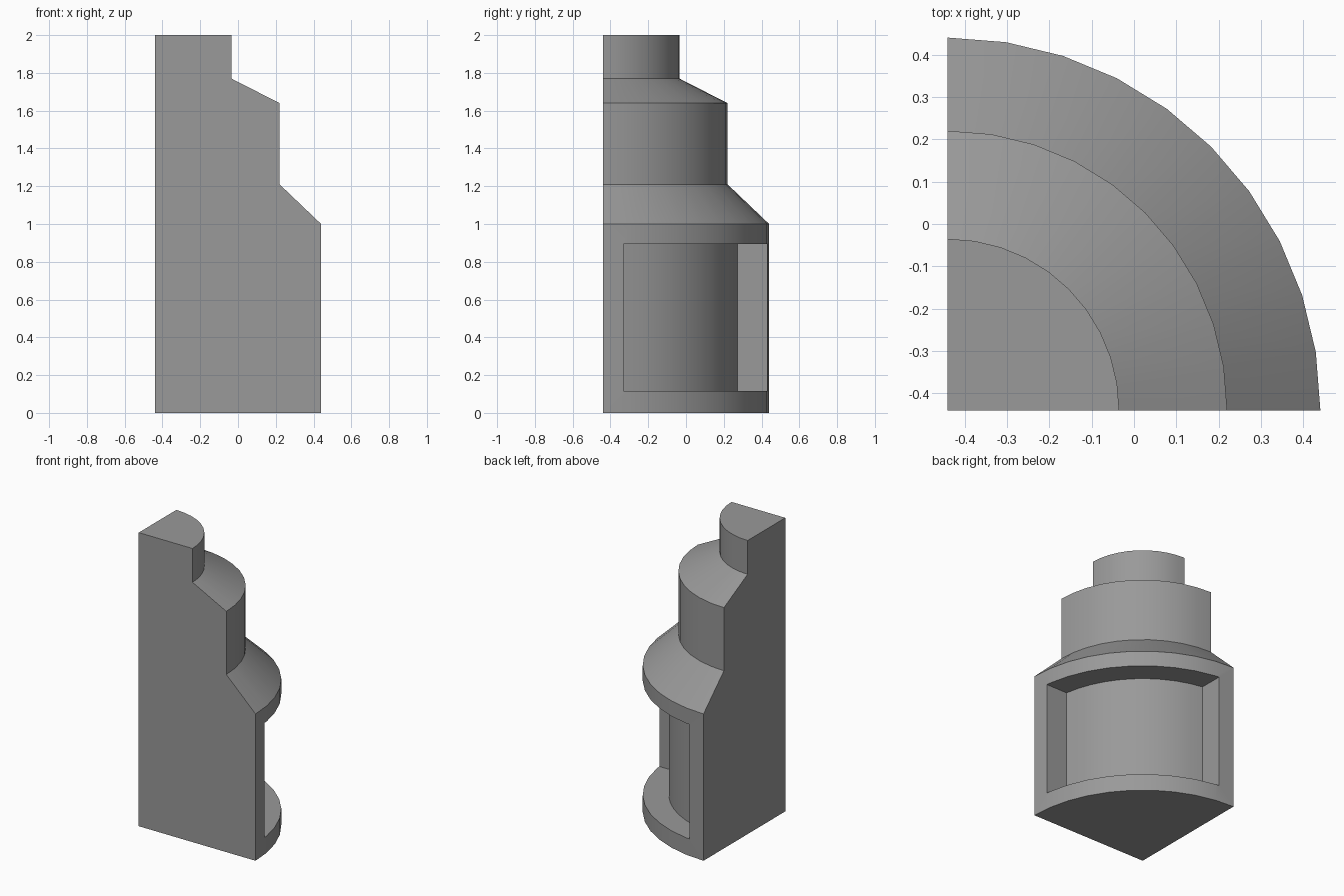
import bpy
import bmesh
from math import asin, cos, sin, pi, radians

default = bpy.data.objects.get("Cube")
if default:
    bpy.data.objects.remove(default, do_unlink=True)

CORNER = -0.44      # the wedge's axis stands at this x and y
STEPS = 10          # segments in the quarter turn
PROFILE = [(0.88, 0), (0.88, 1.0), (0.66, 1.21), (0.66, 1.64), (0.405, 1.77), (0.405, 2.0)]
WALL = 0.11         # thickness left beside the recess
RECESS_RADIUS = 0.72
RECESS_Z = (0.115, 0.895)

grey = bpy.data.materials.new("grey")
grey.use_nodes = True
colour = (0.32, 0.32, 0.32, 1)
grey.diffuse_color = colour
grey.node_tree.nodes["Principled BSDF"].inputs["Base Color"].default_value = colour


def make_object(name, bm):
    bmesh.ops.recalc_face_normals(bm, faces=bm.faces[:])
    mesh = bpy.data.meshes.new(name)
    bm.to_mesh(mesh)
    bm.free()
    mesh.materials.append(grey)
    obj = bpy.data.objects.new(name, mesh)
    bpy.context.collection.objects.link(obj)
    return obj


def point(bm, x, y, z):
    return bm.verts.new((CORNER + x, CORNER + y, z))


# Stepped body: the profile turned through a quarter circle
bm = bmesh.new()
base = point(bm, 0, 0, PROFILE[0][1])
tip = point(bm, 0, 0, PROFILE[-1][1])
columns = []
for i in range(STEPS + 1):
    a = pi / 2 * i / STEPS
    columns.append([point(bm, r * cos(a), r * sin(a), z) for r, z in PROFILE])
for left, right in zip(columns, columns[1:]):
    for j in range(len(PROFILE) - 1):
        bm.faces.new((left[j], right[j], right[j + 1], left[j + 1]))
for side in (columns[0], columns[-1]):
    bm.faces.new([base] + side + [tip])
bm.faces.new([base] + [c[0] for c in columns])
bm.faces.new([tip] + [c[-1] for c in columns])
body = make_object("stepped_quarter_body", bm)

# Recess cutter: curved inner face, straight side walls
bm = bmesh.new()
start = asin(WALL / RECESS_RADIUS)
outline = []
for i in range(STEPS + 1):
    a = start + (pi / 2 - 2 * start) * i / STEPS
    outline.append((RECESS_RADIUS * cos(a), RECESS_RADIUS * sin(a)))
outline += [(WALL, 1), (1, 1), (1, WALL)]
low, high = [[point(bm, x, y, z) for x, y in outline] for z in RECESS_Z]
bm.faces.new(low)
bm.faces.new(high)
for i in range(len(outline)):
    k = (i + 1) % len(outline)
    bm.faces.new((low[i], low[k], high[k], high[i]))
cutter = make_object("recess_cutter", bm)
cutter.hide_render = True

# Cut the recess, then drop the cutter
cut = body.modifiers.new("recess", 'BOOLEAN')
cut.operation = 'DIFFERENCE'
cut.solver = 'EXACT'
cut.object = cutter
bpy.ops.object.select_all(action='DESELECT')
body.select_set(True)
bpy.context.view_layer.objects.active = body
bpy.ops.object.modifier_apply(modifier=cut.name)
bpy.data.objects.remove(cutter, do_unlink=True)

# Smooth round faces, sharp corners
bpy.ops.object.shade_smooth_by_angle(angle=radians(25))
